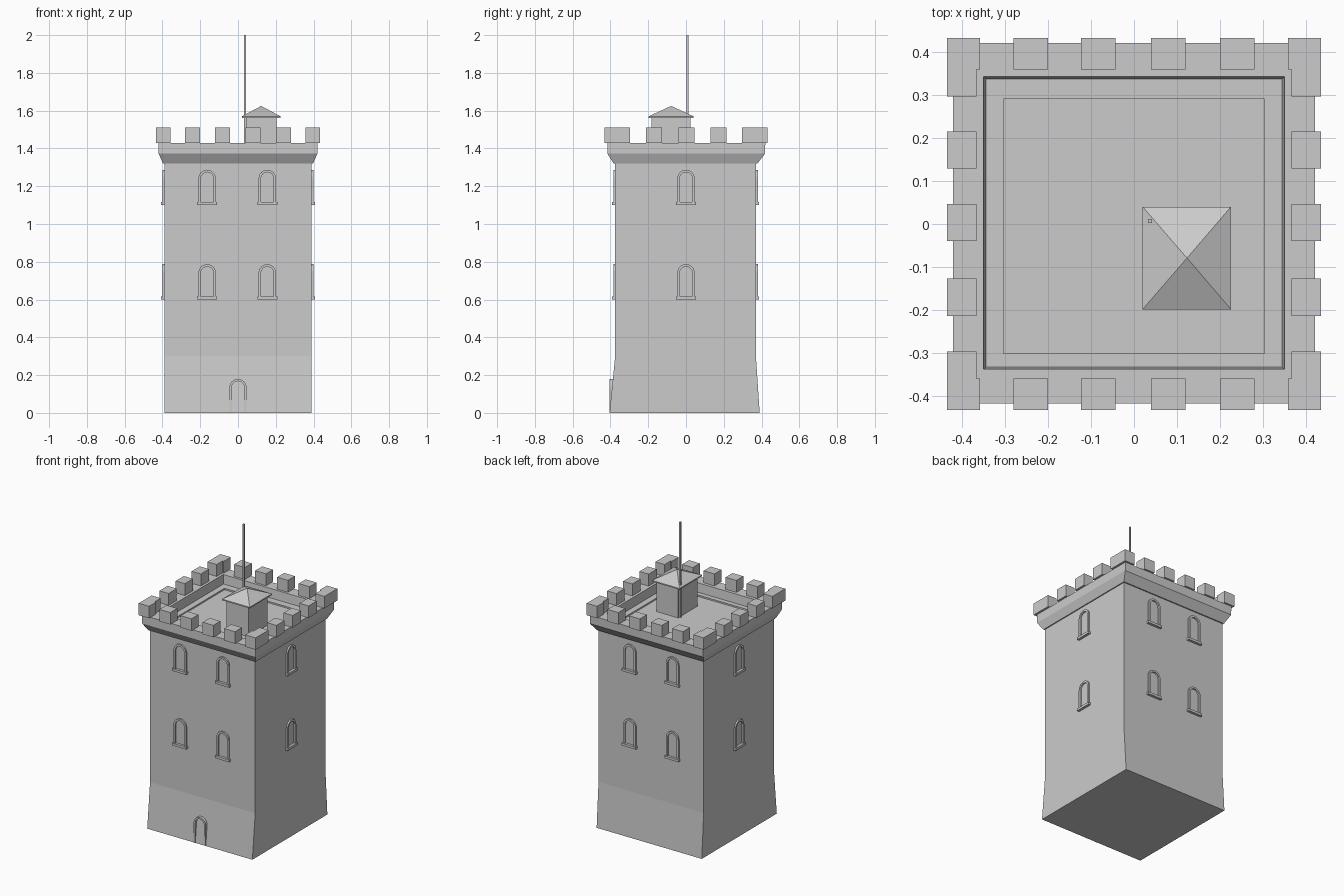
import bpy, bmesh, math
from mathutils import Matrix, Vector

cube = bpy.data.objects.get("Cube")
if cube:
    bpy.data.objects.remove(cube, do_unlink=True)

stone = bpy.data.materials.new("grey_stone")
stone.use_nodes = True
stone.diffuse_color = (0.6, 0.6, 0.6, 1)
stone.node_tree.nodes["Principled BSDF"].inputs["Base Color"].default_value = (0.6, 0.6, 0.6, 1)


def skin(bm, rings):
    """Join successive closed rings with quads and cap both ends."""
    loops = [[bm.verts.new(p) for p in ring] for ring in rings]
    for a, b in zip(loops, loops[1:]):
        for i in range(len(a)):
            j = (i + 1) % len(a)
            bm.faces.new((a[i], a[j], b[j], b[i]))
    bm.faces.new(loops[0][::-1])
    bm.faces.new(loops[-1])


def finish(name, bm, matrix=None):
    bmesh.ops.recalc_face_normals(bm, faces=bm.faces)
    if matrix:
        bm.transform(matrix)
    mesh = bpy.data.meshes.new(name)
    bm.to_mesh(mesh)
    bm.free()
    mesh.materials.append(stone)
    obj = bpy.data.objects.new(name, mesh)
    bpy.context.collection.objects.link(obj)
    return obj


def rect(z, x0, x1, y0, y1):
    return [(x0, y0, z), (x1, y0, z), (x1, y1, z), (x0, y1, z)]


def block(bm, x0, x1, y0, y1, z0, z1):
    skin(bm, [rect(z0, x0, x1, y0, y1), rect(z1, x0, x1, y0, y1)])


def arch(bm, half, height, thick, back, front, segments=12):
    """Round-topped frame standing on z = 0 and facing -y."""
    spring = height - half
    path = [(Vector((1, 0, 0)), 0)]
    for i in range(segments + 1):
        a = math.pi * i / segments
        path.append((Vector((math.cos(a), 0, math.sin(a))), spring))
    path.append((Vector((-1, 0, 0)), 0))
    rings = []
    for d, z in path:
        rings.append([d * r + Vector((0, y, z)) for r, y in
                      ((half, back), (half, front), (half - thick, front), (half - thick, back))])
    skin(bm, rings)


# Tower shell: battered base, shaft, cornice, parapet and sunken deck
bm = bmesh.new()
levels = [(0, .39, -.405, .39), (.3, .39, -.375, .37), (1.32, .39, -.375, .37),
          (1.32, .397, -.383, .378), (1.372, .42, -.416, .418), (1.43, .42, -.416, .42),
          (1.43, .349, -.337, .342), (1.37, .343, -.332, .336),
          (1.37, .303, -.30, .29), (1.36, .303, -.30, .29)]
skin(bm, [rect(z, -x, x, y0, y1) for z, x, y0, y1 in levels])
finish("tower_body", bm)

# Battlements: L-shaped corners and evenly spaced merlons
bm = bmesh.new()
for sx in (-1, 1):
    for sy in (-1, 1):
        xs = sorted((sx * .357, sx * .434))
        arm = sorted((sx * .366, sx * .434))
        block(bm, *xs, *sorted((sy * .358, sy * .432)), 1.43, 1.51)
        block(bm, *arm, *sorted((sy * .296, sy * .358)), 1.43, 1.51)
    for cy in (-.17, .003, .172):
        block(bm, *arm, cy - .043, cy + .043, 1.43, 1.51)
for sy in (-1, 1):
    for cx in (-.24, -.083, .08, .24):
        block(bm, cx - .04, cx + .04, *sorted((sy * .358, sy * .432)), 1.43, 1.51)
finish("battlements", bm)

# Windows: arched frame with a sill, on all four walls in two storeys
walls = [("front", 0, .375, (-.163, .155)), ("back", 180, .37, (-.155, .163)),
         ("left", 90, .39, (0,)), ("right", -90, .39, (0,))]
for side, angle, wall, offsets in walls:
    for storey, z in (("lower", .60), ("upper", 1.10)):
        for n, off in enumerate(offsets):
            bm = bmesh.new()
            arch(bm, .046, .187, .013, .01, -.01)
            block(bm, -.053, .053, -.017, .01, 0, .016)
            place = (Matrix.Rotation(math.radians(angle), 4, "Z")
                     @ Matrix.Translation((off, -wall, z)))
            finish(f"{side}_{storey}_window_{n + 1}", bm, place)

# Door surround
bm = bmesh.new()
arch(bm, .045, .18, .012, -.37, -.406)
finish("door_frame", bm)

# Stair hut on the deck with a pyramid roof
bm = bmesh.new()
block(bm, .043, .204, -.182, .023, 1.355, 1.568)
finish("stair_hut", bm)
bm = bmesh.new()
apex = (.123, -.079)
skin(bm, [rect(1.562, .02, .225, -.198, .04), rect(1.57, .02, .225, -.198, .04)])
top = [v for v in bm.verts if v.co.z > 1.566]
bmesh.ops.delete(bm, geom=[f for f in bm.faces if all(v in top for v in f.verts)],
                 context="FACES_ONLY")
peak = bm.verts.new((*apex, 1.625))
for e in [e for e in bm.edges if all(v in top for v in e.verts)]:
    bm.faces.new((*e.verts, peak))
finish("hut_roof", bm)

# Flagpole
bm = bmesh.new()
block(bm, .032, .042, .002, .012, 1.355, 2)
finish("flagpole", bm)
